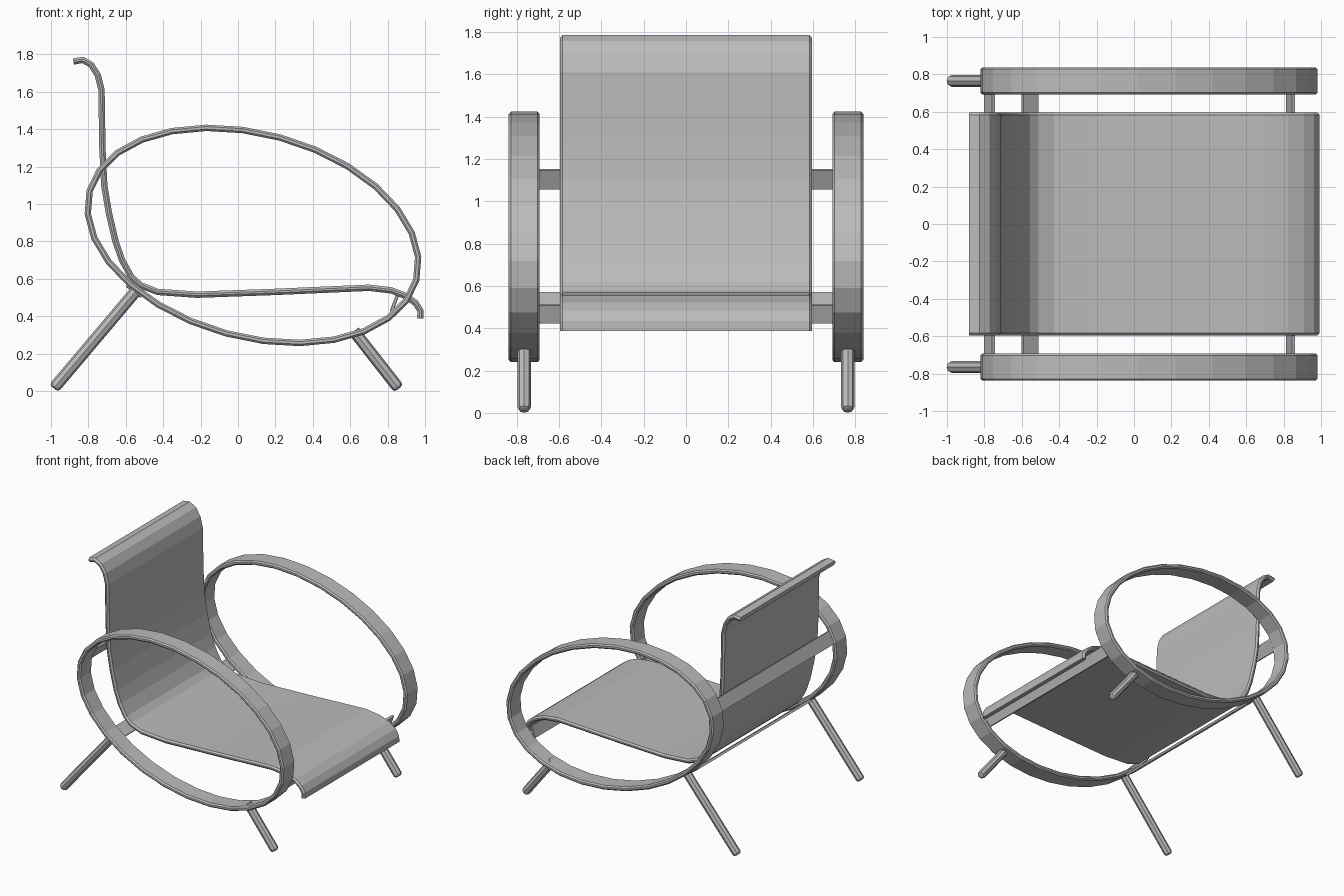
import bpy, bmesh, math
from mathutils import Vector

cube = bpy.data.objects.get("Cube")
if cube:
    bpy.data.objects.remove(cube, do_unlink=True)

grey = bpy.data.materials.new("warm_grey")
grey.use_nodes = True
colour = (0.5, 0.5, 0.5, 1)
grey.diffuse_color = colour
grey.node_tree.nodes["Principled BSDF"].inputs["Base Color"].default_value = colour


def finish(name, bm):
    bmesh.ops.recalc_face_normals(bm, faces=bm.faces)
    mesh = bpy.data.meshes.new(name)
    bm.to_mesh(mesh)
    bm.free()
    mesh.materials.append(grey)
    ob = bpy.data.objects.new(name, mesh)
    bpy.context.collection.objects.link(ob)
    return ob


def sweep(name, path, half_thick, half_width, chamfer, y=0, closed=False):
    """Sweep a chamfered flat section along a path in the xz plane."""
    t, w, c = half_thick, half_width, chamfer
    section = [(t, c - w), (t, w - c), (t - c, w), (c - t, w),
               (-t, w - c), (-t, c - w), (c - t, -w), (t - c, -w)]
    pts = [Vector((x, 0, z)) for x, z in path]
    n = len(pts)
    bm = bmesh.new()
    rings = []
    for i, p in enumerate(pts):
        before = pts[i - 1] if closed or i else p
        after = pts[(i + 1) % n] if closed or i < n - 1 else p
        d = (after - before).normalized()
        normal = Vector((-d.z, 0, d.x))
        rings.append([bm.verts.new(p + normal * a + Vector((0, y + b, 0)))
                      for a, b in section])
    k = len(section)
    for i in range(n if closed else n - 1):
        r, s = rings[i], rings[(i + 1) % n]
        for j in range(k):
            bm.faces.new((r[j], r[(j + 1) % k], s[(j + 1) % k], s[j]))
    if not closed:
        bm.faces.new(rings[0])
        bm.faces.new(rings[-1])
    return finish(name, bm)


def leg(name, top, foot, y, radius=0.032):
    """Eight-sided rod with a rounded foot."""
    a, b = Vector((top[0], y, top[1])), Vector((foot[0], y, foot[1]))
    bm = bmesh.new()
    bmesh.ops.create_cone(bm, cap_ends=True, segments=8, radius1=radius,
                          radius2=radius, depth=(b - a).length)
    ends = [e for e in bm.edges if all(v.co.z > 0 for v in e.verts)]
    bmesh.ops.bevel(bm, geom=ends, offset=0.018, segments=2, profile=0.5,
                    affect='EDGES')
    ob = finish(name, bm)
    ob.location = (a + b) / 2
    ob.rotation_mode = 'QUATERNION'
    ob.rotation_quaternion = (b - a).to_track_quat('Z', 'Y')


# Bent seat and backrest in one sheet
profile = [(-0.88, 1.762), (-0.83, 1.77), (-0.785, 1.745), (-0.75, 1.69),
           (-0.73, 1.61), (-0.725, 1.3), (-0.715, 1.1), (-0.69, 0.95),
           (-0.655, 0.8), (-0.62, 0.7), (-0.57, 0.61), (-0.52, 0.565),
           (-0.43, 0.53), (-0.22, 0.515), (0.2, 0.53), (0.7, 0.552),
           (0.82, 0.538), (0.9, 0.507), (0.95, 0.47), (0.975, 0.43),
           (0.975, 0.388)]
sweep("seat_sheet", profile, 0.017, 0.595, 0.012)

# Tilted oval hoops that serve as armrests
tilt = math.radians(-15.2)
hoop = []
for i in range(28):
    t = math.tau * i / 28
    u, v = 0.905 * math.cos(t), 0.543 * math.sin(t)
    hoop.append((0.08 + u * math.cos(tilt) - v * math.sin(tilt),
                 0.832 + u * math.sin(tilt) + v * math.cos(tilt)))

for side, s in (("left", 1), ("right", -1)):
    # Mirrored about the centre plane of the seat
    sweep("arm_hoop_" + side, hoop, 0.017, 0.073, 0.01, s * 0.765, True)
    leg("back_leg_" + side, (-0.55, 0.53), (-0.985, 0.015), s * 0.765)
    leg("front_leg_" + side, (0.62, 0.32), (0.86, 0.013), s * 0.765)

# Flat cross rails joining the hoops
rails = {"back_rail": ((-0.795, 1.06), (-0.75, 1.15)),
         "lower_rail": ((-0.595, 0.565), (-0.515, 0.505)),
         "front_rail": ((0.82, 0.425), (0.852, 0.51))}
for name, ends in rails.items():
    sweep(name, ends, 0.009, 0.71, 0.003)
